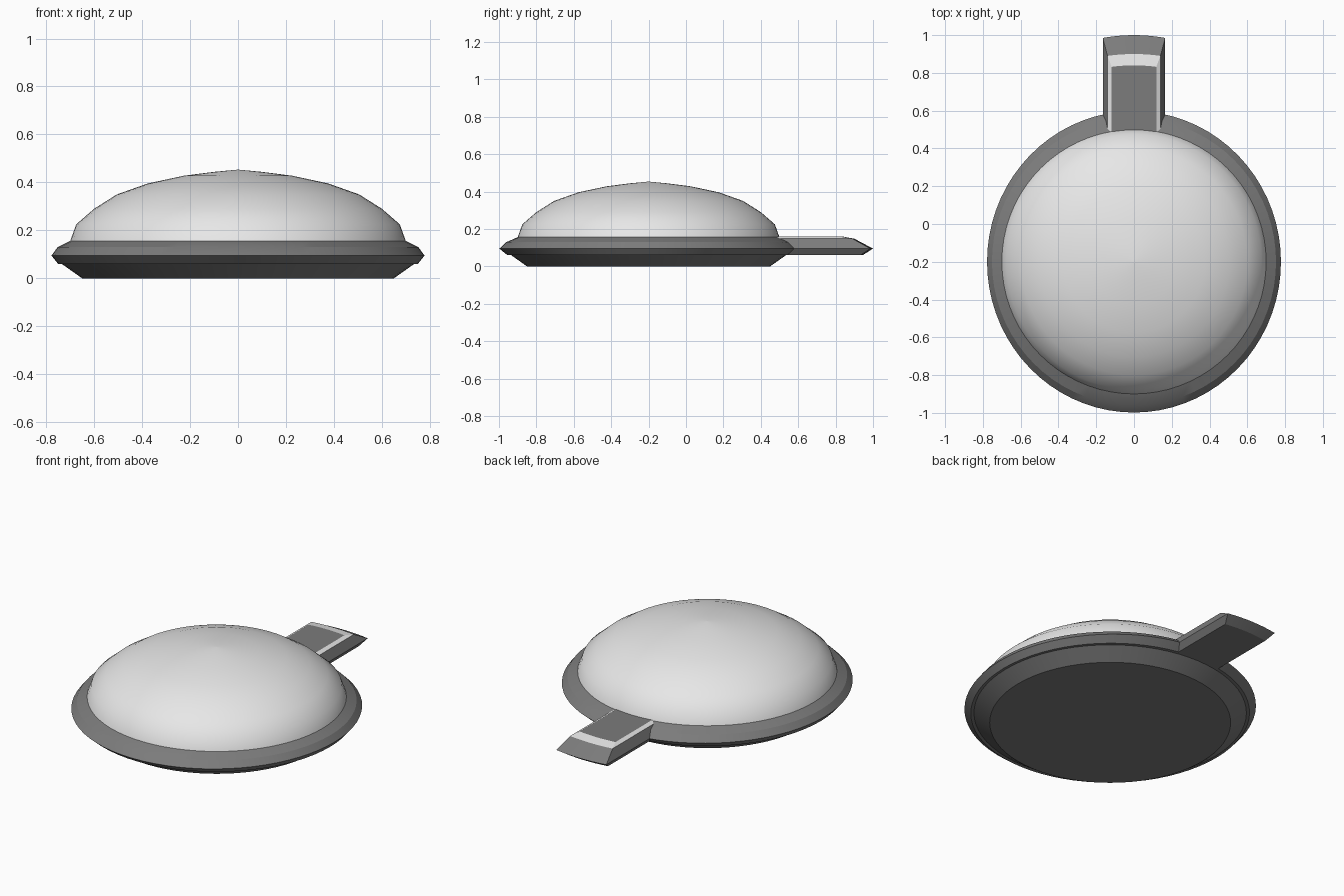
import bpy, bmesh, math

if "Cube" in bpy.data.objects:
    bpy.data.objects.remove(bpy.data.objects["Cube"])

CY = -0.2   # centre of the round body
SEG = 72


def material(name, v):
    m = bpy.data.materials.new(name)
    m.diffuse_color = (v, v, v, 1)
    m.use_nodes = True
    m.node_tree.nodes["Principled BSDF"].inputs["Base Color"].default_value = m.diffuse_color
    return m


grey = material("dark grey", 0.2)
white = material("light grey", 0.8)


def finish(name, bm, mats, angle):
    bmesh.ops.recalc_face_normals(bm, faces=bm.faces)
    me = bpy.data.meshes.new(name)
    bm.to_mesh(me)
    bm.free()
    for m in mats:
        me.materials.append(m)
    ob = bpy.data.objects.new(name, me)
    bpy.context.collection.objects.link(ob)
    bpy.ops.object.select_all(action='DESELECT')
    bpy.context.view_layer.objects.active = ob
    ob.select_set(True)
    bpy.ops.object.shade_smooth_by_angle(angle=math.radians(angle))
    return ob


def lathe(name, profile, mat, angle):
    """Revolve (x radius, y radius, z) rings and cap both ends."""
    bm = bmesh.new()
    rings = []
    for rx, ry, z in profile:
        rings.append([bm.verts.new((rx * math.cos(2 * math.pi * i / SEG),
                                    CY + ry * math.sin(2 * math.pi * i / SEG), z))
                      for i in range(SEG)])
    for a, b in zip(rings, rings[1:]):
        for i in range(SEG):
            j = (i + 1) % SEG
            bm.faces.new((a[i], a[j], b[j], b[i]))
    bm.faces.new(rings[0])
    bm.faces.new(rings[-1])
    return finish(name, bm, [mat], angle)


# Bevelled base with its protruding rim
lathe("base_rim", [(0.65, 0.65, 0), (0.735, 0.735, 0.06), (0.75, 0.755, 0.06),
                   (0.778, 0.798, 0.095), (0.752, 0.76, 0.13), (0.70, 0.70, 0.156),
                   (0.66, 0.66, 0.156)], grey, 20)

# Smooth dome
dome = [(0.70, 0.155), (0.675, 0.225), (0.60, 0.29), (0.505, 0.35), (0.375, 0.396),
        (0.225, 0.428), (0.10, 0.444), (0.004, 0.453)]
lathe("dome", [(r, r, z) for r, z in dome], white, 60)

# Tab: stacked outlines with an arched end (half width, tip y, sag, z)
levels = [(0.14, 0.945, 0.012, 0.06), (0.165, 1.0, 0.015, 0.095),
          (0.14, 0.90, 0.010, 0.148), (0.118, 0.84, 0.008, 0.159)]
N = 8
bm = bmesh.new()
rows = []
for w, tip, sag, z in levels:
    pts = [(-w, 0.35)]
    for i in range(N + 1):
        t = -1 + 2 * i / N
        pts.append((w * t, tip - sag * t * t))
    pts.append((w, 0.35))
    rows.append([bm.verts.new((x, y, z)) for x, y in pts])
for k, (a, b) in enumerate(zip(rows, rows[1:])):
    for i in range(len(a)):
        j = (i + 1) % len(a)
        f = bm.faces.new((a[i], a[j], b[j], b[i]))
        f.material_index = 1 if k == 2 else 0   # light trim around the top panel
bm.faces.new(rows[0])
bm.faces.new(rows[-1])
finish("tab", bm, [grey, white], 10)
